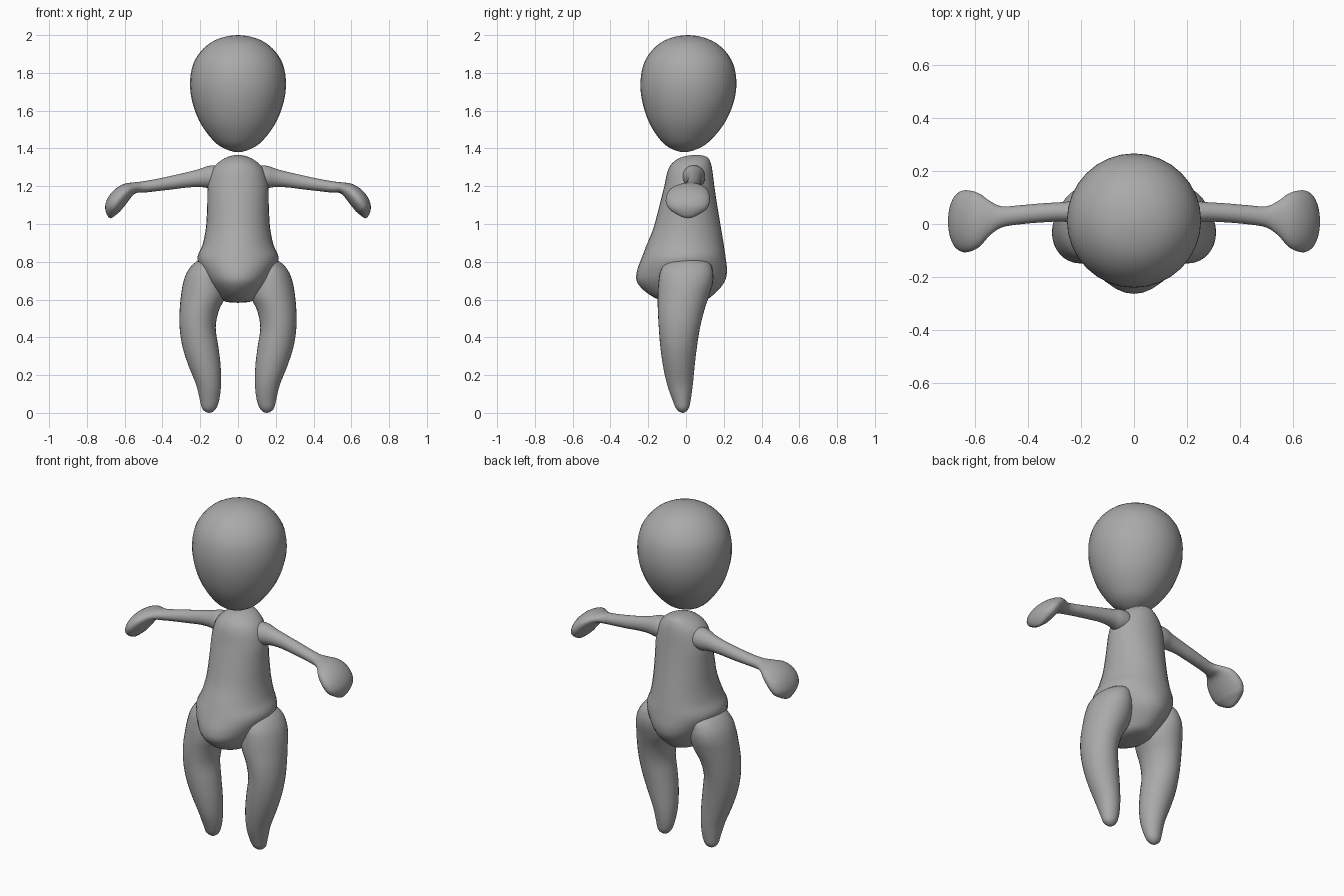
import bpy, math
from mathutils import Vector

if "Cube" in bpy.data.objects:
    bpy.data.objects.remove(bpy.data.objects["Cube"])

SIDES, STEPS = 32, 4

clay = bpy.data.materials.new("clay_grey")
clay.diffuse_color = (0.4, 0.4, 0.4, 1)
clay.use_nodes = True
clay.node_tree.nodes["Principled BSDF"].inputs["Base Color"].default_value = clay.diffuse_color


def smooth_sections(keys):
    """Spline through (x, y, z, ru, rv) keys; both ends close in a round tip."""
    k = [Vector(a) for a in keys]

    def ghost(v):
        return Vector((v[0], v[1], v[2], -v[3], -v[4]))

    p = [ghost(k[1])] + k + [ghost(k[-2])]
    out = []
    for i in range(1, len(p) - 2):
        a, b, c, d = p[i - 1:i + 3]
        for s in range(STEPS):
            t = s / STEPS
            out.append(0.5 * (2 * b + (c - a) * t + (2 * a - 5 * b + 4 * c - d) * t * t
                              + (3 * b - a - 3 * c + d) * t ** 3))
    out.append(k[-1])
    return out


def loft(name, keys, follow=False, mirror=False):
    """Oval rings: flat ones, or ones that turn with the path in the xz plane."""
    secs = smooth_sections(keys)
    verts, faces = [], []
    last = len(secs) - 1
    for i, s in enumerate(secs):
        c = Vector(s[:3])
        if i in (0, last):
            verts.append(c)
            continue
        u = Vector((1, 0, 0))
        if follow:
            t = Vector(secs[i + 1][:3]) - Vector(secs[i - 1][:3])
            u = Vector((-t.z, 0, t.x)).normalized()
        for j in range(SIDES):
            a = 2 * math.pi * j / SIDES
            verts.append(c + u * s[3] * math.cos(a) + Vector((0, s[4] * math.sin(a), 0)))
    end = len(verts) - 1
    for j in range(SIDES):
        n = (j + 1) % SIDES
        faces.append((0, 1 + n, 1 + j))
        for r in range(last - 2):
            b = 1 + r * SIDES
            faces.append((b + j, b + n, b + SIDES + n, b + SIDES + j))
        b = end - SIDES
        faces.append((b + j, b + n, end))
    me = bpy.data.meshes.new(name)
    me.from_pydata(verts, [], faces)
    me.materials.append(clay)
    ob = bpy.data.objects.new(name, me)
    bpy.context.collection.objects.link(ob)
    bpy.ops.object.select_all(action='DESELECT')
    ob.select_set(True)
    bpy.context.view_layer.objects.active = ob
    bpy.ops.object.mode_set(mode='EDIT')
    bpy.ops.mesh.select_all(action='SELECT')
    bpy.ops.mesh.normals_make_consistent(inside=False)
    bpy.ops.object.mode_set(mode='OBJECT')
    bpy.ops.object.shade_smooth()
    if mirror:
        ob.modifiers.new("mirror", 'MIRROR').use_mirror_merge = False
    return ob


def upright(rows):
    """Rows of (z, x min, x max, y min, y max) to section keys."""
    return [((a + b) / 2, (c + d) / 2, z, (b - a) / 2, (d - c) / 2) for z, a, b, c, d in rows]


# Egg shaped head, floating just above the neck
loft("head", upright([(z, -r, r, y - r, y + r) for z, r, y in [
    (1.38, 0, -.01), (1.41, .092, -.006), (1.47, .155, 0), (1.55, .207, .006),
    (1.65, .243, .011), (1.75, .254, .013), (1.85, .236, .013), (1.93, .182, .012),
    (1.98, .105, .01), (2.0, 0, .01)]]))

# Torso widening down to the hips
loft("torso", upright([
    (.583, 0, 0, -.02, -.02), (.592, -.075, .075, -.12, .09), (.63, -.11, .11, -.20, .15),
    (.69, -.155, .155, -.258, .202), (.75, -.19, .19, -.26, .217), (.82, -.215, .215, -.235, .21),
    (.89, -.188, .188, -.208, .2), (.98, -.17, .17, -.172, .185), (1.1, -.163, .163, -.14, .165),
    (1.2, -.16, .16, -.115, .15), (1.28, -.14, .14, -.097, .14), (1.325, -.105, .105, -.07, .13),
    (1.355, -.055, .055, -.02, .11), (1.366, 0, 0, .055, .055)]))

# Bowed, tapering legs
loft("legs", upright([
    (0.0, .152, .152, -.018, -.018), (.02, .118, .188, -.05, .012), (.07, .099, .202, -.072, .025),
    (.15, .09, .222, -.1, .036), (.25, .092, .262, -.122, .046), (.35, .104, .294, -.136, .058),
    (.45, .118, .309, -.144, .074), (.54, .102, .309, -.149, .096), (.62, .065, .302, -.15, .122),
    (.69, .06, .29, -.146, .142), (.75, .07, .267, -.135, .142), (.8, .085, .222, -.1, .115),
    (.825, .15, .15, .005, .005)]), mirror=True)

# Thin arms with a shoulder ball and flat mitten hands that droop
loft("arms", [
    (.07, .04, 1.25, 0, 0), (.10, .04, 1.25, .055, .055), (.15, .042, 1.248, .06, .058),
    (.20, .045, 1.243, .048, .045), (.27, .046, 1.233, .04, .037), (.35, .042, 1.219, .036, .036),
    (.43, .035, 1.206, .032, .036), (.50, .027, 1.196, .03, .04), (.545, .022, 1.192, .029, .065),
    (.585, .015, 1.177, .04, .1), (.62, .011, 1.148, .048, .115), (.65, .01, 1.11, .048, .115),
    (.668, .01, 1.07, .037, .088), (.677, .01, 1.03, 0, 0)], follow=True, mirror=True)
